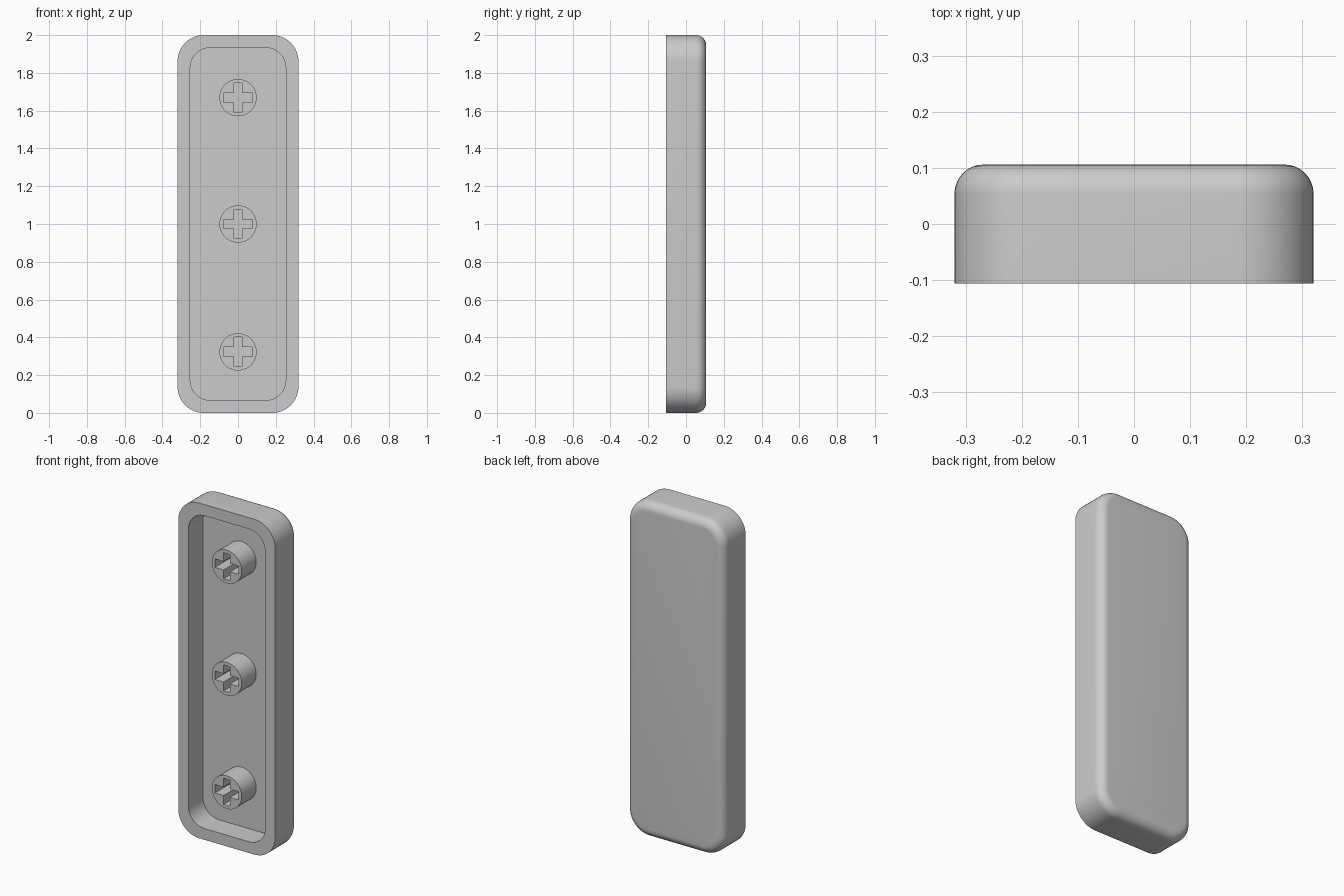
import bpy, bmesh, math

cube = bpy.data.objects.get("Cube")
if cube:
    bpy.data.objects.remove(cube, do_unlink=True)

HALF_W, HALF_H, HALF_D = 0.32, 1.0, 0.106
CORNER, FILLET = 0.138, 0.052
WALL, INNER_CORNER, FLOOR_Y = 0.067, 0.106, 0.031
STEM_R = 0.0985

grey = bpy.data.materials.new("plain grey")
grey.use_nodes = True
colour = (0.6, 0.6, 0.6, 1)
grey.diffuse_color = colour
grey.node_tree.nodes["Principled BSDF"].inputs["Base Color"].default_value = colour


def rounded_loop(bm, inset, radius, y, steps=12):
    """Ring of vertices round a rounded rectangle facing along y."""
    w, h = HALF_W - inset, HALF_H - inset
    ring = []
    for i, (sx, sz) in enumerate(((1, 1), (-1, 1), (-1, -1), (1, -1))):
        for k in range(steps + 1):
            a = (i + k / steps) * math.pi / 2
            ring.append(bm.verts.new((sx * (w - radius) + radius * math.cos(a), y,
                                      1 + sz * (h - radius) + radius * math.sin(a))))
    return ring


def bridge(bm, a, b):
    n = len(a)
    for i in range(n):
        j = (i + 1) % n
        bm.faces.new((a[i], a[j], b[j], b[i]))


def finish(bm, name, z=0.0):
    bmesh.ops.recalc_face_normals(bm, faces=bm.faces)
    mesh = bpy.data.meshes.new(name)
    bm.to_mesh(mesh)
    bm.free()
    mesh.materials.append(grey)
    obj = bpy.data.objects.new(name, mesh)
    obj.location.z = z
    bpy.context.collection.objects.link(obj)
    bpy.ops.object.select_all(action='DESELECT')
    obj.select_set(True)
    bpy.context.view_layer.objects.active = obj
    bpy.ops.object.shade_smooth_by_angle(angle=math.radians(35))
    return obj


# Hollow shell: cavity floor, cavity wall, front rim, outer wall, rounded back edge
bm = bmesh.new()
rings = [rounded_loop(bm, WALL, INNER_CORNER, FLOOR_Y),
         rounded_loop(bm, WALL, INNER_CORNER, -HALF_D),
         rounded_loop(bm, 0, CORNER, -HALF_D)]
for k in range(9):
    a = k / 8 * math.pi / 2
    inset = FILLET * (1 - math.cos(a))
    rings.append(rounded_loop(bm, inset, CORNER - inset,
                              HALF_D - FILLET + FILLET * math.sin(a)))
for a, b in zip(rings, rings[1:]):
    bridge(bm, a, b)
bm.faces.new(rings[0])
bm.faces.new(rings[-1])
finish(bm, "cap_shell")


# Round stems with a cross-shaped socket
def cross_points(length=0.078, half_v=0.021, half_h=0.025):
    quarter = [(length, half_h), (half_v, half_h), (half_v, length)]
    pts = []
    for sx, sz in ((1, 1), (-1, 1), (-1, -1), (1, -1)):
        q = quarter if sx * sz > 0 else quarter[::-1]
        pts += [(sx * x, sz * z) for x, z in q]
    return pts


def add_stem(name, z):
    bm = bmesh.new()
    circle = [(STEM_R * math.cos(t * math.tau / 48), STEM_R * math.sin(t * math.tau / 48))
              for t in range(48)]
    ends = []
    for y in (-HALF_D, FLOOR_Y + 0.002):
        loops = [[bm.verts.new((x, y, pz)) for x, pz in pts]
                 for pts in (circle, cross_points())]
        edges = [bm.edges.new((lp[i - 1], lp[i])) for lp in loops for i in range(len(lp))]
        bmesh.ops.triangle_fill(bm, edges=edges, use_beauty=True)
        ends.append(loops)
    for front, back in zip(*ends):
        bridge(bm, front, back)
    finish(bm, name, z)


for name, z in (("lower_stem", 0.323), ("middle_stem", 1.0), ("upper_stem", 1.669)):
    add_stem(name, z)
